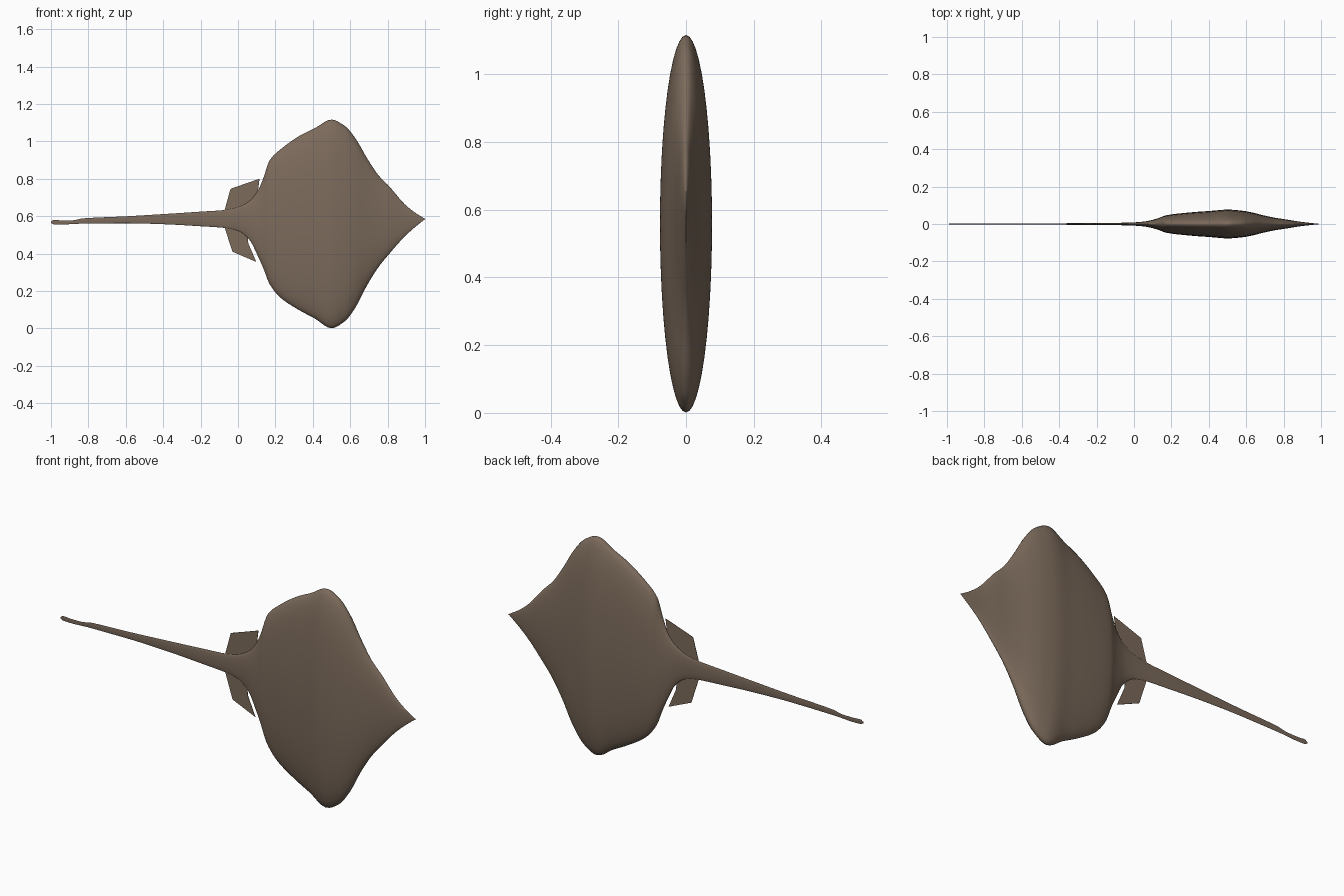
import bpy, bmesh
from math import sin, cos, pi

cube = bpy.data.objects.get("Cube")
if cube:
    bpy.data.objects.remove(cube, do_unlink=True)

skin = bpy.data.materials.new("brown skin")
skin.use_nodes = True
colour = (0.20, 0.145, 0.105, 1)
skin.diffuse_color = colour
skin.node_tree.nodes["Principled BSDF"].inputs["Base Color"].default_value = colour

FLATNESS = 0.138   # thickness of every cross-section relative to its span
SIDES = 48
STEPS = 5

# Outline from tail tip to snout: x, upper edge, lower edge
OUTLINE = [
    (-1.0, .572, .563), (-.985, .58, .556), (-.94, .577, .555), (-.88, .578, .558),
    (-.83, .588, .56), (-.6, .599, .562), (-.4, .611, .557), (-.2, .624, .546),
    (-.07, .633, .537), (0, .648, .522), (.06, .68, .475), (.107, .738, .385),
    (.134, .80, .325), (.17, .90, .235), (.225, .955, .166), (.33, 1.03, .096),
    (.41, 1.07, .053), (.5, 1.116, .001), (.57, 1.083, .037), (.625, 1.02, .107),
    (.69, .91, .23), (.75, .82, .326), (.81, .758, .40), (.89, .665, .49),
    (.945, .62, .54), (.985, .595, .572), (1.0, .587, .582),
]


def tangent(points, i, k):
    """Limited slope, so the outline flows without overshooting."""
    if i in (0, len(points) - 1):
        return 0
    a, b, c = points[i - 1:i + 2]
    left = (b[k] - a[k]) / (b[0] - a[0])
    right = (c[k] - b[k]) / (c[0] - b[0])
    return 0 if left * right <= 0 else 2 * left * right / (left + right)


def smooth_outline(points):
    result = []
    for i in range(len(points) - 1):
        p, q = points[i], points[i + 1]
        dx = q[0] - p[0]
        for s in range(STEPS):
            t = s / STEPS
            row = [p[0] + dx * t]
            for k in (1, 2):
                row.append((2*t**3 - 3*t**2 + 1) * p[k] + (3*t**2 - 2*t**3) * q[k]
                           + (t**3 - 2*t**2 + t) * dx * tangent(points, i, k)
                           + (t**3 - t**2) * dx * tangent(points, i + 1, k))
            result.append(row)
    return result + [points[-1]]


def add_object(name, bm):
    bmesh.ops.recalc_face_normals(bm, faces=bm.faces)
    mesh = bpy.data.meshes.new(name)
    bm.to_mesh(mesh)
    bm.free()
    mesh.materials.append(skin)
    obj = bpy.data.objects.new(name, mesh)
    bpy.context.collection.objects.link(obj)
    return obj


# Body and tail: flattened elliptical sections lofted along x
bm = bmesh.new()
rings = []
for x, top, bottom in smooth_outline(OUTLINE):
    mid, half = (top + bottom) / 2, (top - bottom) / 2
    rings.append([bm.verts.new((x, FLATNESS * half * sin(2 * pi * i / SIDES),
                                mid + half * cos(2 * pi * i / SIDES)))
                  for i in range(SIDES)])
for a, b in zip(rings, rings[1:]):
    for i in range(SIDES):
        j = (i + 1) % SIDES
        bm.faces.new((a[i], a[j], b[j], b[i]))
bm.faces.new(rings[0])
bm.faces.new(rings[-1])
body = add_object("body_and_tail", bm)
for poly in body.data.polygons:
    poly.use_smooth = True


# Pelvic fins: flat thin plates behind the disc
def fin(name, corners):
    bm = bmesh.new()
    face = bm.faces.new([bm.verts.new((x, -.001, z)) for x, z in corners])
    extruded = bmesh.ops.extrude_face_region(bm, geom=[face])["geom"]
    bmesh.ops.translate(bm, vec=(0, .002, 0),
                        verts=[v for v in extruded if isinstance(v, bmesh.types.BMVert)])
    add_object(name, bm)


fin("upper_pelvic_fin", [(.115, .80), (-.04, .746), (-.075, .62), (.05, .61), (.105, .72)])
fin("lower_pelvic_fin", [(.098, .355), (-.03, .41), (-.075, .55), (.05, .56), (.055, .455)])
